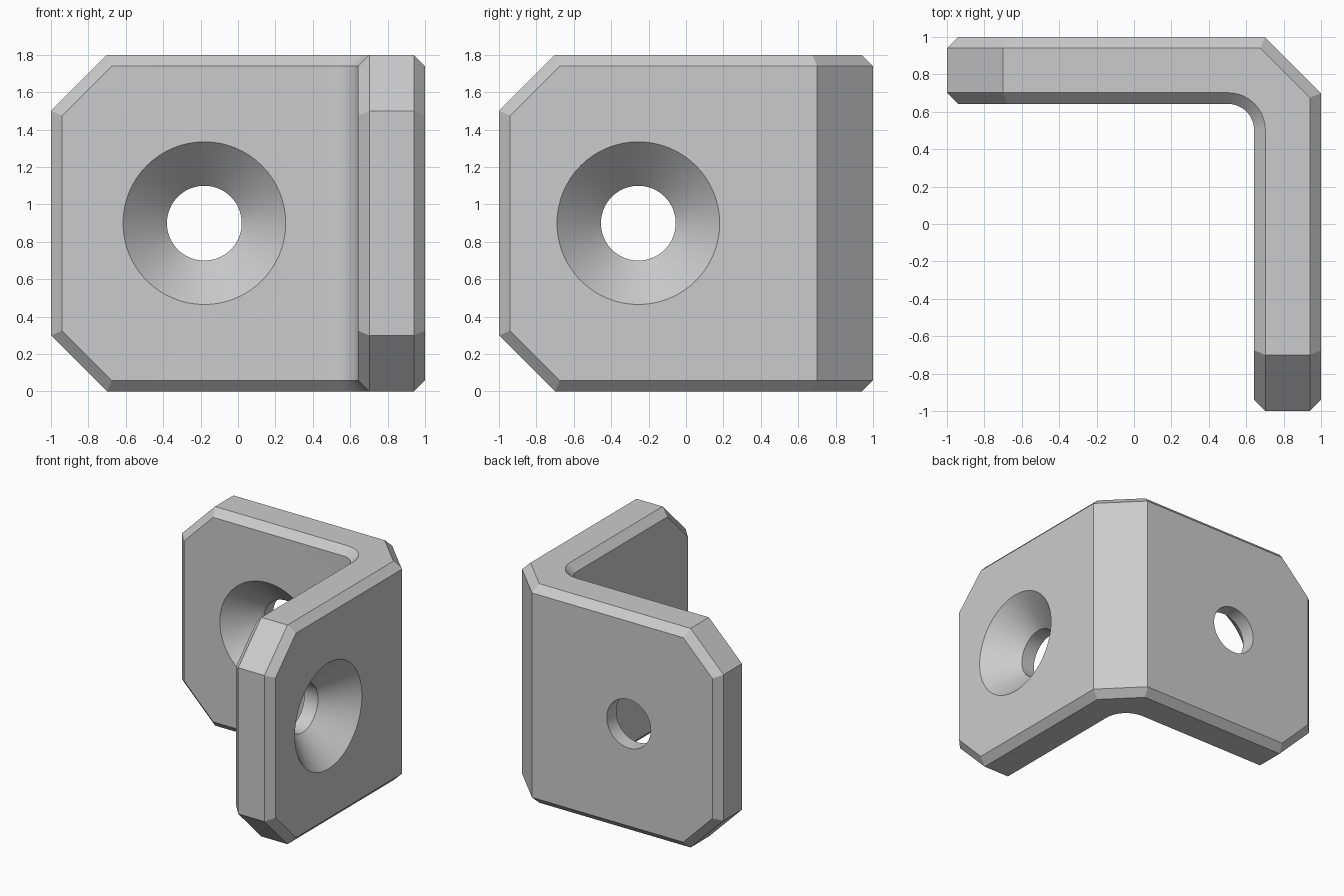
import bpy, bmesh, math
from mathutils import Matrix, Vector

default = bpy.data.objects.get("Cube")
if default:
    bpy.data.objects.remove(default, do_unlink=True)

HEIGHT, CORNER, EDGE = 1.8, 0.3, 0.06
INNER = 0.642           # inner wall faces of both plates
FILLET = 0.14

steel = bpy.data.materials.new("light_grey_steel")
steel.use_nodes = True
GREY = (0.6, 0.6, 0.6, 1)
steel.diffuse_color = GREY
steel.node_tree.nodes["Principled BSDF"].inputs["Base Color"].default_value = GREY


def make_object(name, bm):
    bmesh.ops.recalc_face_normals(bm, faces=bm.faces[:])
    mesh = bpy.data.meshes.new(name)
    bm.to_mesh(mesh)
    bm.free()
    mesh.materials.append(steel)
    obj = bpy.data.objects.new(name, mesh)
    bpy.context.collection.objects.link(obj)
    return obj


# L-shaped plan with a cut outer corner and a rounded inner corner
plan = [(-1, INNER), (-1, 1), (1 - CORNER, 1), (1, 1 - CORNER), (1, -1), (INNER, -1)]
centre, steps = INNER - FILLET, 14
for i in range(steps + 1):
    a = math.pi / 2 * i / steps
    plan.append((centre + FILLET * math.cos(a), centre + FILLET * math.sin(a)))

bm = bmesh.new()
base = bm.faces.new([bm.verts.new((x, y, 0)) for x, y in plan])
top = bmesh.ops.extrude_face_region(bm, geom=[base])["geom"]
bmesh.ops.translate(bm, vec=(0, 0, HEIGHT),
                    verts=[v for v in top if isinstance(v, bmesh.types.BMVert)])
bmesh.ops.recalc_face_normals(bm, faces=bm.faces[:])

# Cut the four free corners of the plates at 45 degrees
for out in (Vector((-1, 0, 0)), Vector((0, -1, 0))):
    for up in (1, -1):
        point = out + Vector((0, 0, HEIGHT - CORNER if up > 0 else CORNER))
        cut = bmesh.ops.bisect_plane(
            bm, geom=bm.verts[:] + bm.edges[:] + bm.faces[:], dist=1e-5,
            plane_co=point, plane_no=out + Vector((0, 0, up)), clear_outer=True)
        bmesh.ops.edgeloop_fill(
            bm, edges=[e for e in cut["geom_cut"] if isinstance(e, bmesh.types.BMEdge)])
bmesh.ops.recalc_face_normals(bm, faces=bm.faces[:])


# Chamfer the edges between the walls and the rim around them
def is_rim(face):
    c = face.calc_center_median()
    return abs(face.normal.z) > 0.1 or min(c.x, c.y) < -0.99


border = [e for e in bm.edges if len(e.link_faces) == 2
          and is_rim(e.link_faces[0]) != is_rim(e.link_faces[1])]
bmesh.ops.bevel(bm, geom=border, offset=EDGE, offset_type="OFFSET",
                segments=1, affect="EDGES", clamp_overlap=False)
bracket = make_object("corner_bracket", bm)


# Countersunk screw holes: (radius, depth) rings running inward along an axis
def screw_hole(name, position, inward):
    bm = bmesh.new()
    rings = []
    for radius, depth in ((0.485, -0.05), (0.2, 0.235), (0.2, 0.5)):
        rings.append([bm.verts.new((radius * math.cos(k * math.tau / 64),
                                    radius * math.sin(k * math.tau / 64), depth))
                      for k in range(64)])
    for low, high in zip(rings, rings[1:]):
        for k in range(64):
            n = (k + 1) % 64
            bm.faces.new((low[k], low[n], high[n], high[k]))
    bm.faces.new(rings[0])
    bm.faces.new(rings[-1])
    turn = Vector(inward).to_track_quat("Z", "Y").to_matrix().to_4x4()
    bm.transform(Matrix.Translation(position) @ turn)
    cutter = make_object(name, bm)
    cutter.hide_render = True
    return cutter


cutters = [screw_hole("back_plate_hole", (-0.18, INNER, 0.9), (0, 1, 0)),
           screw_hole("side_plate_hole", (1, -0.255, 0.9), (-1, 0, 0))]

bpy.ops.object.select_all(action="DESELECT")
bracket.select_set(True)
bpy.context.view_layer.objects.active = bracket
for cutter in cutters:
    mod = bracket.modifiers.new(cutter.name, "BOOLEAN")
    mod.operation = "DIFFERENCE"
    mod.solver = "EXACT"
    mod.object = cutter
    bpy.ops.object.modifier_apply(modifier=mod.name)
    bpy.data.objects.remove(cutter, do_unlink=True)

bpy.ops.object.shade_smooth_by_angle(angle=math.radians(20))
